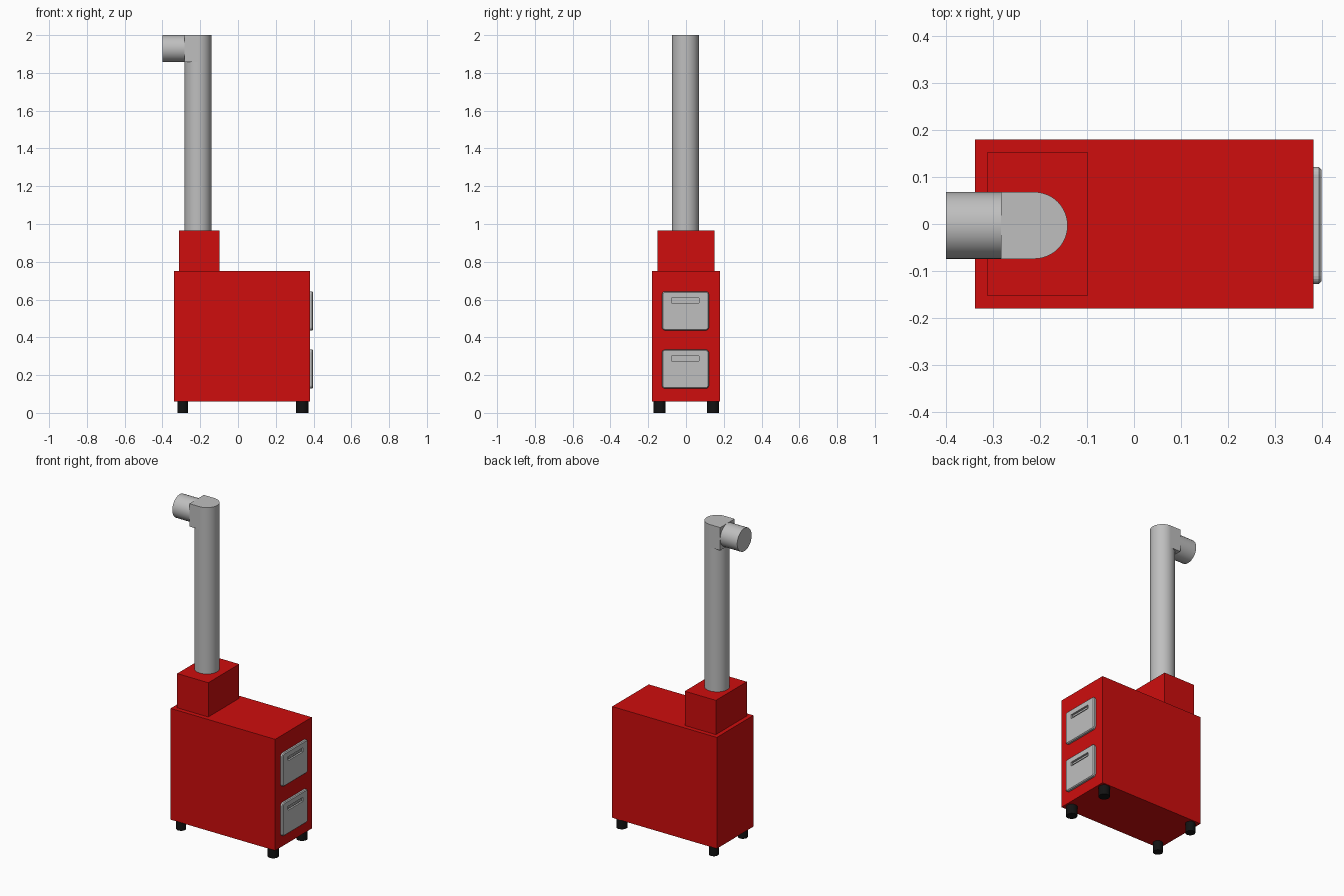
import bpy
import bmesh
import math
from mathutils import Matrix, Vector

cube = bpy.data.objects.get("Cube")
if cube:
    bpy.data.objects.remove(cube, do_unlink=True)


def material(name, rgb):
    m = bpy.data.materials.new(name)
    m.use_nodes = True
    m.diffuse_color = (*rgb, 1)
    m.node_tree.nodes["Principled BSDF"].inputs["Base Color"].default_value = (*rgb, 1)
    return m


red = material("red enamel", (0.62, 0.004, 0.004))
steel = material("grey steel", (0.52, 0.52, 0.52))
black = material("black rubber", (0.006, 0.006, 0.006))


def finish(bm, name, mat):
    bmesh.ops.recalc_face_normals(bm, faces=bm.faces)
    mesh = bpy.data.meshes.new(name)
    bm.to_mesh(mesh)
    bm.free()
    obj = bpy.data.objects.new(name, mesh)
    bpy.context.collection.objects.link(obj)
    mesh.materials.append(mat)
    return obj


def box(name, lo, hi, mat):
    lo, hi = Vector(lo), Vector(hi)
    bm = bmesh.new()
    place = Matrix.Translation((lo + hi) / 2) @ Matrix.Diagonal((*(hi - lo), 1))
    bmesh.ops.create_cube(bm, size=1, matrix=place)
    return finish(bm, name, mat)


def cylinder(name, start, end, radius, mat, sides=48):
    start, end = Vector(start), Vector(end)
    axis = end - start
    bm = bmesh.new()
    place = Matrix.Translation((start + end) / 2) @ axis.to_track_quat("Z", "Y").to_matrix().to_4x4()
    bmesh.ops.create_cone(bm, cap_ends=True, segments=sides, radius1=radius,
                          radius2=radius, depth=axis.length, matrix=place)
    obj = finish(bm, name, mat)
    bpy.ops.object.select_all(action="DESELECT")
    obj.select_set(True)
    bpy.context.view_layer.objects.active = obj
    bpy.ops.object.shade_smooth_by_angle(angle=math.radians(40))
    return obj


# Stove body and flue box
box("stove_body", (-0.338, -0.18, 0.06), (0.382, 0.18, 0.752), red)
box("flue_box", (-0.312, -0.152, 0.752), (-0.098, 0.152, 0.965), red)

# Chimney: upright pipe, squared elbow and side outlet
PIPE_X, PIPE_Y, PIPE_R = -0.212, -0.003, 0.071
OUTLET_Z = 2 - PIPE_R
cylinder("chimney_pipe", (PIPE_X, PIPE_Y, 0.965), (PIPE_X, PIPE_Y, 2), PIPE_R, steel)
box("chimney_elbow", (PIPE_X - PIPE_R, PIPE_Y - PIPE_R, 2 - 2 * PIPE_R),
    (PIPE_X, PIPE_Y + PIPE_R, 2), steel)
cylinder("chimney_outlet", (-0.4, PIPE_Y, OUTLET_Z),
         (PIPE_X - PIPE_R, PIPE_Y, OUTLET_Z), PIPE_R, steel)

# Feet
for end, x, radius in (("rear", -0.293, 0.028), ("front", 0.34, 0.032)):
    for side, y in (("right", -0.14), ("left", 0.144)):
        cylinder(f"{end}_{side}_foot", (x, y, 0), (x, y, 0.06), radius, black, 32)


# Doors with rounded corners, chamfered rim and a recessed handle slot
def door(name, z):
    y = -0.003
    obj = box(name, (0.382, y - 0.124, z - 0.103), (0.398, y + 0.124, z + 0.103), steel)
    bm = bmesh.new()
    bm.from_mesh(obj.data)
    corners = [e for e in bm.edges if abs(e.verts[0].co.x - e.verts[1].co.x) > 0.01]
    bmesh.ops.bevel(bm, geom=corners, offset=0.016, segments=4, profile=0.5, affect="EDGES")
    rim = [e for e in bm.edges if all(v.co.x > 0.397 for v in e.verts)]
    bmesh.ops.bevel(bm, geom=rim, offset=0.005, segments=1, profile=0.5, affect="EDGES")
    bm.to_mesh(obj.data)
    bm.free()
    cutter = box(name + "_slot_cutter", (0.387, y - 0.073, z + 0.043),
                 (0.42, y + 0.073, z + 0.068), steel)
    cutter.hide_render = True
    cutter.hide_viewport = True
    cut = obj.modifiers.new("handle slot", "BOOLEAN")
    cut.object = cutter
    cut.operation = "DIFFERENCE"
    cut.solver = "EXACT"
    # Grip bar inside the slot
    box(name + "_grip", (0.385, y - 0.064, z + 0.05), (0.394, y + 0.064, z + 0.061), steel)


door("upper_door", 0.54)
door("lower_door", 0.232)
